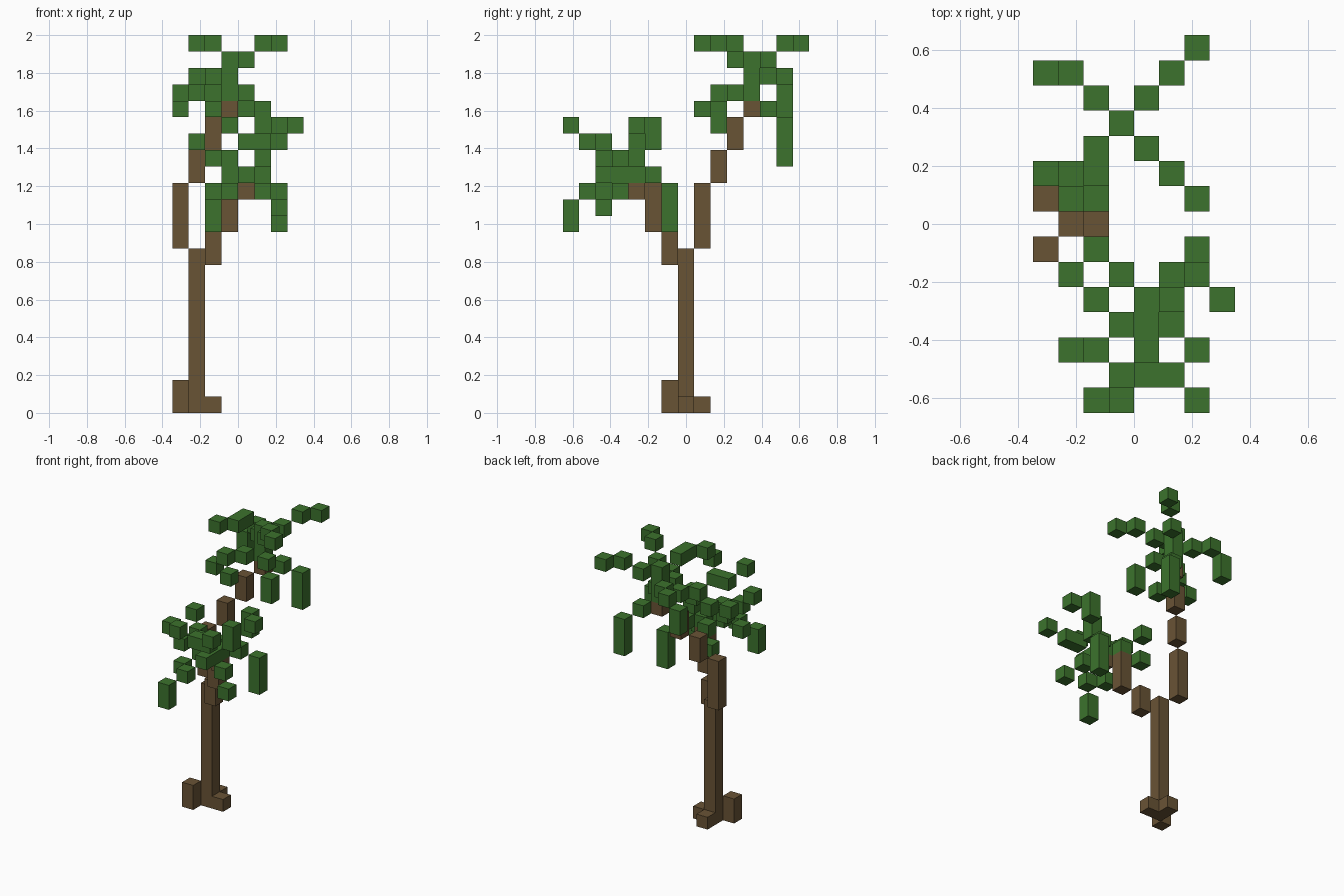
import bpy, bmesh
from mathutils import Vector

if "Cube" in bpy.data.objects:
    bpy.data.objects.remove(bpy.data.objects["Cube"], do_unlink=True)

CELL = 2 / 23
STEP = {"N": Vector((0, 1, 0)), "S": Vector((0, -1, 0)),
        "E": Vector((1, 0, 0)), "W": Vector((-1, 0, 0)),
        "U": Vector((0, 0, 1)), "D": Vector((0, 0, -1))}


def make_material(name, color):
    mat = bpy.data.materials.new(name)
    mat.use_nodes = True
    mat.diffuse_color = color
    bsdf = next(n for n in mat.node_tree.nodes if n.type == "BSDF_PRINCIPLED")
    bsdf.inputs["Base Color"].default_value = color
    bsdf.inputs["Roughness"].default_value = 0.9
    return mat


def walk(start, path):
    """Each word moves by its compass / up / down letters and adds one block."""
    pos, cells = Vector(start), []
    for word in path.split():
        for letter in word:
            pos = pos + STEP[letter]
        cells.append(tuple(int(round(c)) for c in pos))
    return cells


def build(name, cells, mat):
    """Skin a set of blocks, keeping only exposed faces and merging flat ones."""
    cells = set(cells)
    bm = bmesh.new()
    for cell in sorted(cells):
        center = Vector(cell)
        for n in STEP.values():
            if tuple(int(round(c)) for c in center + n) in cells:
                continue
            a = Vector((n.y, n.z, n.x)) / 2
            b = n.cross(a)
            mid = center + n / 2
            corners = (mid + a + b, mid - a + b, mid - a - b, mid + a - b)
            # centre the grid in x and y, stand it on the ground
            bm.faces.new([bm.verts.new(((p.x - 3.5) * CELL, (p.y - 7) * CELL,
                                        (p.z + 0.5) * CELL)) for p in corners])
    bmesh.ops.remove_doubles(bm, verts=bm.verts, dist=CELL / 100)
    bmesh.ops.dissolve_limit(bm, angle_limit=0.01, verts=bm.verts, edges=bm.edges)
    bm.normal_update()
    mesh = bpy.data.meshes.new(name)
    bm.to_mesh(mesh)
    bm.free()
    mesh.materials.append(mat)
    obj = bpy.data.objects.new(name, mesh)
    bpy.context.collection.objects.link(obj)
    return obj


bark = make_material("bark_brown", (0.141, 0.087, 0.036, 1))
leaf = make_material("leaf_green", (0.045, 0.171, 0.026, 1))

# Trunk and roots
base = (1, 7, 0)
trunk_cells = [base] + walk(base, "U " * 9)
for root in ("SW U", "E", "N"):
    trunk_cells += walk(base, root)
build("trunk_and_roots", trunk_cells, bark)

# Two branches that fork from the top of the trunk
fork = trunk_cells[9]
build("tall_branch", walk(fork, "NWU U U U NEU U NEU U NEU"), bark)
build("short_branch", walk(fork, "SE U SEU U U SE"), bark)

# Tall crown: a core column with fronds at three levels
low, mid, top = (3, 11, 19), (3, 11, 20), (3, 11, 21)
tall_crown = [low, mid, top]
for start, path in (
        (top, "NE NEU NE"), (top, "SE SEU SE"), (top, "SWU S SW"),
        (mid, "NW NW WD D"),
        (low, "NED NED D D"), (low, "SE SED D"),
        (low, "SW SW WD"), (low, "SW SSD")):
    tall_crown += walk(start, path)
build("tall_crown", tall_crown, leaf)

# Short crown: drooping fronds, then rising ones
heart = (4, 4, 14)
short_crown = [heart]
for path in (
        "NE NED D D", "NW NWD", "SW SWD SE SWD D", "SED SED",
        "S S SUU E SEU", "S S SUU SWU",
        "EU U NE U SE",
        "SWU SW WU", "SWU NW NWU"):
    short_crown += walk(heart, path)
build("short_crown", short_crown, leaf)
